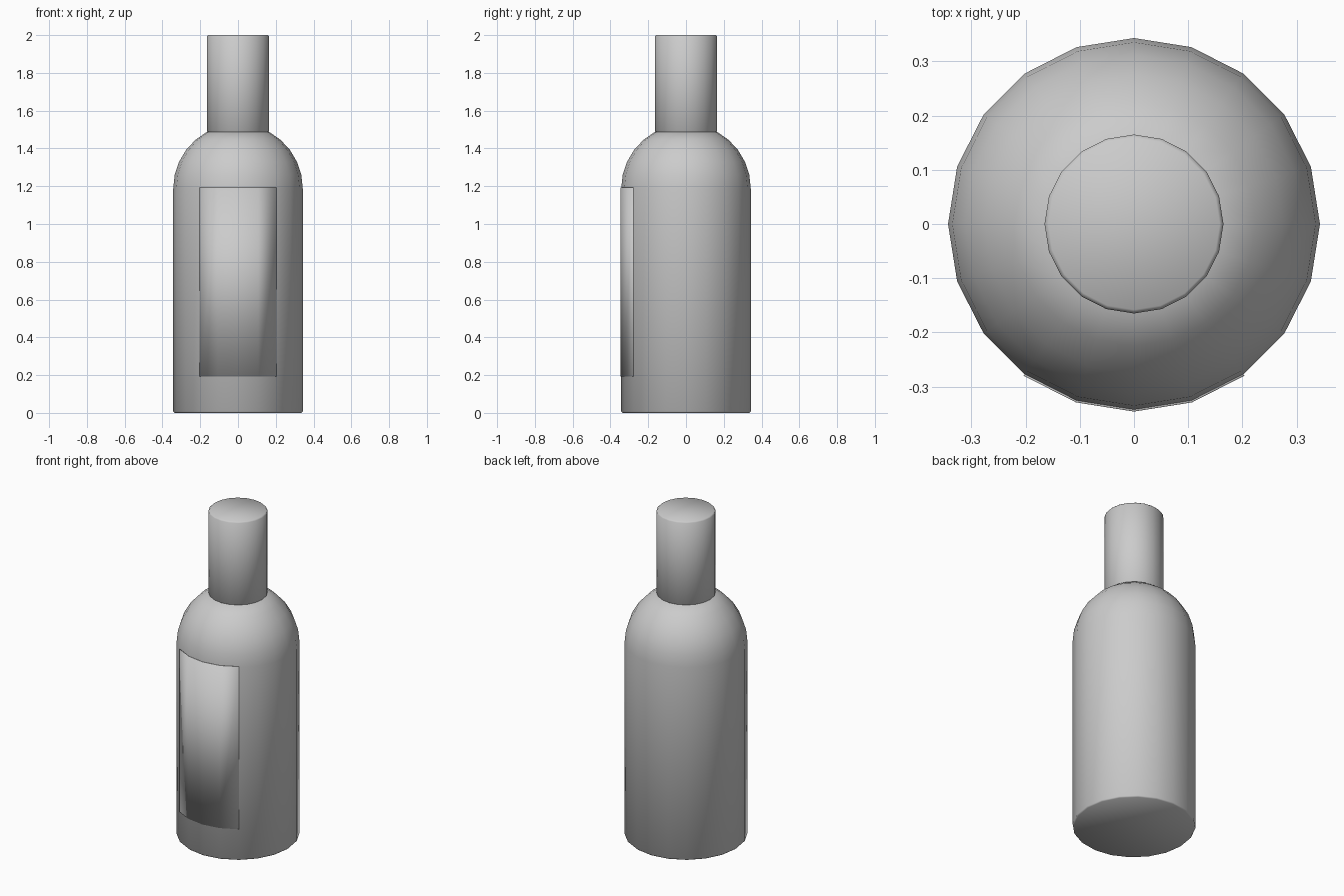
import bpy, bmesh, math

SIDES = 20
R = 0.343          # body radius
NECK = 0.165       # neck radius
SHOULDER = 1.187   # height where the dome starts
BEVEL = 0.007

cube = bpy.data.objects.get("Cube")
if cube:
    bpy.data.objects.remove(cube, do_unlink=True)

gray = bpy.data.materials.new("plain_gray")
gray.use_nodes = True
gray.diffuse_color = (0.6, 0.6, 0.6, 1)
gray.node_tree.nodes["Principled BSDF"].inputs["Base Color"].default_value = (0.6, 0.6, 0.6, 1)


def make_object(name, bm):
    bmesh.ops.recalc_face_normals(bm, faces=bm.faces)
    mesh = bpy.data.meshes.new(name)
    bm.to_mesh(mesh)
    bm.free()
    mesh.materials.append(gray)
    for poly in mesh.polygons:
        poly.use_smooth = True
    obj = bpy.data.objects.new(name, mesh)
    bpy.context.collection.objects.link(obj)
    return obj


def ring_point(radius, step, z):
    a = 2 * math.pi * step / SIDES
    return (radius * math.cos(a), radius * math.sin(a), z)


def lathe(name, profile):
    """Closed solid of revolution from (radius, height) points."""
    bm = bmesh.new()
    rings = [[bm.verts.new(ring_point(r, i, z)) for i in range(SIDES)] for r, z in profile]
    for low, high in zip(rings, rings[1:]):
        for i in range(SIDES):
            j = (i + 1) % SIDES
            bm.faces.new((low[i], low[j], high[j], high[i]))
    bm.faces.new(rings[0])
    bm.faces.new(rings[-1])
    return make_object(name, bm)


# Body: straight wall with a domed shoulder that meets the neck
dome_end = math.acos(NECK / R)
dome = [(R * math.cos(dome_end * k / 5), SHOULDER + R * math.sin(dome_end * k / 5))
        for k in range(6)]
lathe("bottle_body", [(R - BEVEL, 0), (R, BEVEL)] + dome)

# Neck: plain cylinder with lightly softened rims
lathe("bottle_neck", [(NECK - BEVEL, 1.484), (NECK, 1.484 + BEVEL),
                      (NECK, 2 - BEVEL), (NECK - BEVEL, 2)])

# Label: thin curved plate over the four front facets
bm = bmesh.new()
columns = [[bm.verts.new(ring_point(R + 0.003, i, z)) for z in (0.193, 1.193)]
           for i in range(13, 18)]
for a, b in zip(columns, columns[1:]):
    bm.faces.new((a[0], b[0], b[1], a[1]))
label = make_object("front_label", bm)
thick = label.modifiers.new("thickness", 'SOLIDIFY')
thick.thickness = 0.005
thick.offset = -1
